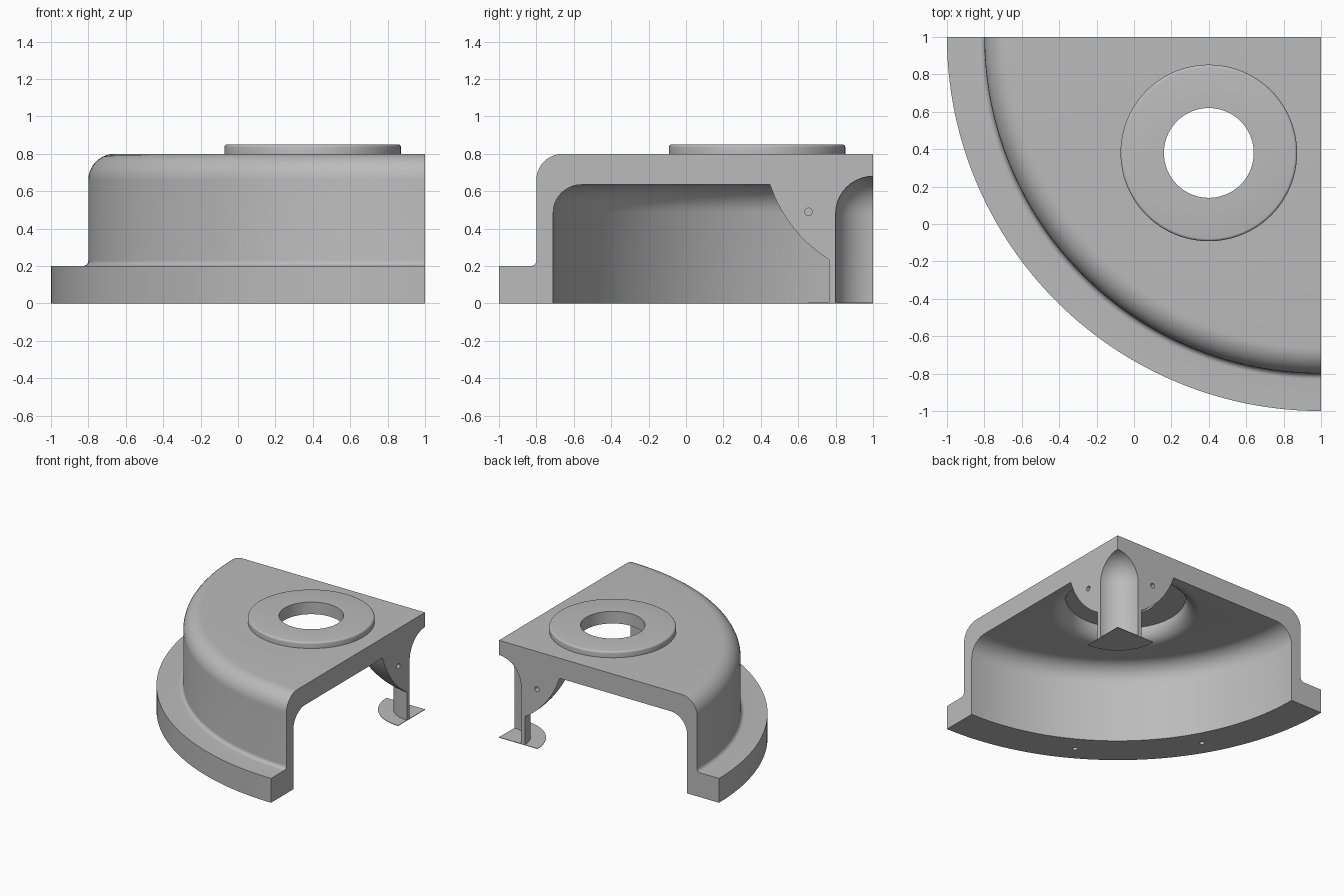
import bpy, bmesh, math
from mathutils import Matrix, Vector

old = bpy.data.objects.get("Cube")
if old:
    bpy.data.objects.remove(old, do_unlink=True)

grey = bpy.data.materials.new("light_grey")
grey.use_nodes = True
grey.diffuse_color = (0.5, 0.5, 0.5, 1)
grey.node_tree.nodes["Principled BSDF"].inputs["Base Color"].default_value = (0.5, 0.5, 0.5, 1)

AXIS = (1, 1, 0)          # corner axis of the quarter housing
BOSS = (0.4, 0.38, 0)     # centre of the raised ring


def arc(cr, cz, radius, start, end, n=10):
    """Points on a circle in the profile plane, angles in degrees."""
    angles = [math.radians(start + (end - start) * i / n) for i in range(n + 1)]
    return [(cr + radius * math.cos(a), cz + radius * math.sin(a)) for a in angles]


def finish(name, bm):
    bmesh.ops.remove_doubles(bm, verts=bm.verts, dist=1e-5)
    bmesh.ops.recalc_face_normals(bm, faces=bm.faces)
    mesh = bpy.data.meshes.new(name)
    bm.to_mesh(mesh)
    bm.free()
    mesh.materials.append(grey)
    obj = bpy.data.objects.new(name, mesh)
    bpy.context.collection.objects.link(obj)
    return obj


def revolve(name, profile, centre, sweep=360, steps=96):
    """Turn a closed (radius, z) profile about a vertical axis, from -x towards -y."""
    bm = bmesh.new()
    rings = []
    for i in range(steps + (sweep < 360)):
        a = math.radians(180 + sweep * i / steps)
        rings.append([bm.verts.new((centre[0] + r * math.cos(a),
                                    centre[1] + r * math.sin(a), z)) for r, z in profile])
    n = len(profile)
    for i in range(steps):
        a, b = rings[i], rings[(i + 1) % len(rings)]
        for j in range(n):
            k = (j + 1) % n
            if profile[j][0] > 0 or profile[k][0] > 0:
                bm.faces.new((a[j], a[k], b[k], b[j]))
    if sweep < 360:
        bm.faces.new(rings[0])
        bm.faces.new(rings[-1])
    return finish(name, bm)


def drill(position, direction, depth, radius=0.02):
    """Cylinder cutter centred on an opening."""
    bm = bmesh.new()
    turn = Vector(direction).to_track_quat('Z', 'Y').to_matrix().to_4x4()
    bmesh.ops.create_cone(bm, cap_ends=True, segments=20, radius1=radius, radius2=radius,
                          depth=2 * depth, matrix=Matrix.Translation(position) @ turn)
    return finish("drill", bm)


def combine(obj, other, operation):
    mod = obj.modifiers.new("combine", 'BOOLEAN')
    mod.operation, mod.solver, mod.object = operation, 'EXACT', other
    mesh = bpy.data.meshes.new_from_object(
        obj.evaluated_get(bpy.context.evaluated_depsgraph_get()))
    obj.modifiers.clear()
    obj.data = mesh
    bpy.data.objects.remove(other, do_unlink=True)


# Quarter housing: flange, wall, roof, corner hub and domed bore
profile = [(0, 0.8)]
profile += arc(1.66, 0.66, 0.14, 90, 0)
profile += arc(1.83, 0.23, 0.03, 180, 270, 6)
profile += [(2, 0.2), (2, 0), (1.71, 0)]
profile += arc(1.56, 0.485, 0.15, 0, 90)
profile += arc(-0.157, 0.868, 0.745, -18.2, -58.2)
profile += [(0.235, 0), (0.2, 0)]
profile += arc(0, 0.48, 0.2, 0, 90)[:-1] + [(0, 0.68)]
housing = revolve("quarter_housing", profile, AXIS, 90, 64)

# Raised ring on the roof
ring = [(0, 0.75), (0.472, 0.75), (0.472, 0.835)]
ring += arc(0.457, 0.835, 0.015, 0, 90, 4) + [(0, 0.85)]
combine(housing, revolve("ring", ring, BOSS), 'UNION')

# Through hole with a flared recess under the roof, kept clear of the hub
recess = [(0, 0.95), (0.24, 0.95), (0.24, 0.75), (0.45, 0.75)]
recess += arc(0.565, 0.75, 0.115, 180, 270, 8) + [(0.565, 0.6), (0, 0.6)]
cutter = revolve("recess_cutter", recess, BOSS)
keep = revolve("hub_clearance", [(0, 0.5), (0.55, 0.5), (0.55, 1), (0, 1)], AXIS)
combine(cutter, keep, 'DIFFERENCE')
combine(housing, cutter, 'DIFFERENCE')

# Blind pin holes in the two end faces and under the flange
for position, direction in (((1, 0.655, 0.49), (1, 0, 0)), ((0.655, 1, 0.49), (0, 1, 0))):
    combine(housing, drill(position, direction, 0.1), 'DIFFERENCE')
for degrees in (210, 240):
    a = math.radians(degrees)
    spot = (1 + 1.855 * math.cos(a), 1 + 1.855 * math.sin(a), 0)
    combine(housing, drill(spot, (0, 0, 1), 0.12), 'DIFFERENCE')

# Thin quarter-disc foot under the hub
foot = revolve("foot_plate", [(0, 0), (0.35, 0), (0.35, 0.004), (0, 0.004)], AXIS, 90, 24)

for obj in (housing, foot):
    bpy.ops.object.select_all(action='DESELECT')
    obj.select_set(True)
    bpy.context.view_layer.objects.active = obj
    bpy.ops.object.shade_smooth_by_angle(angle=math.radians(30))
